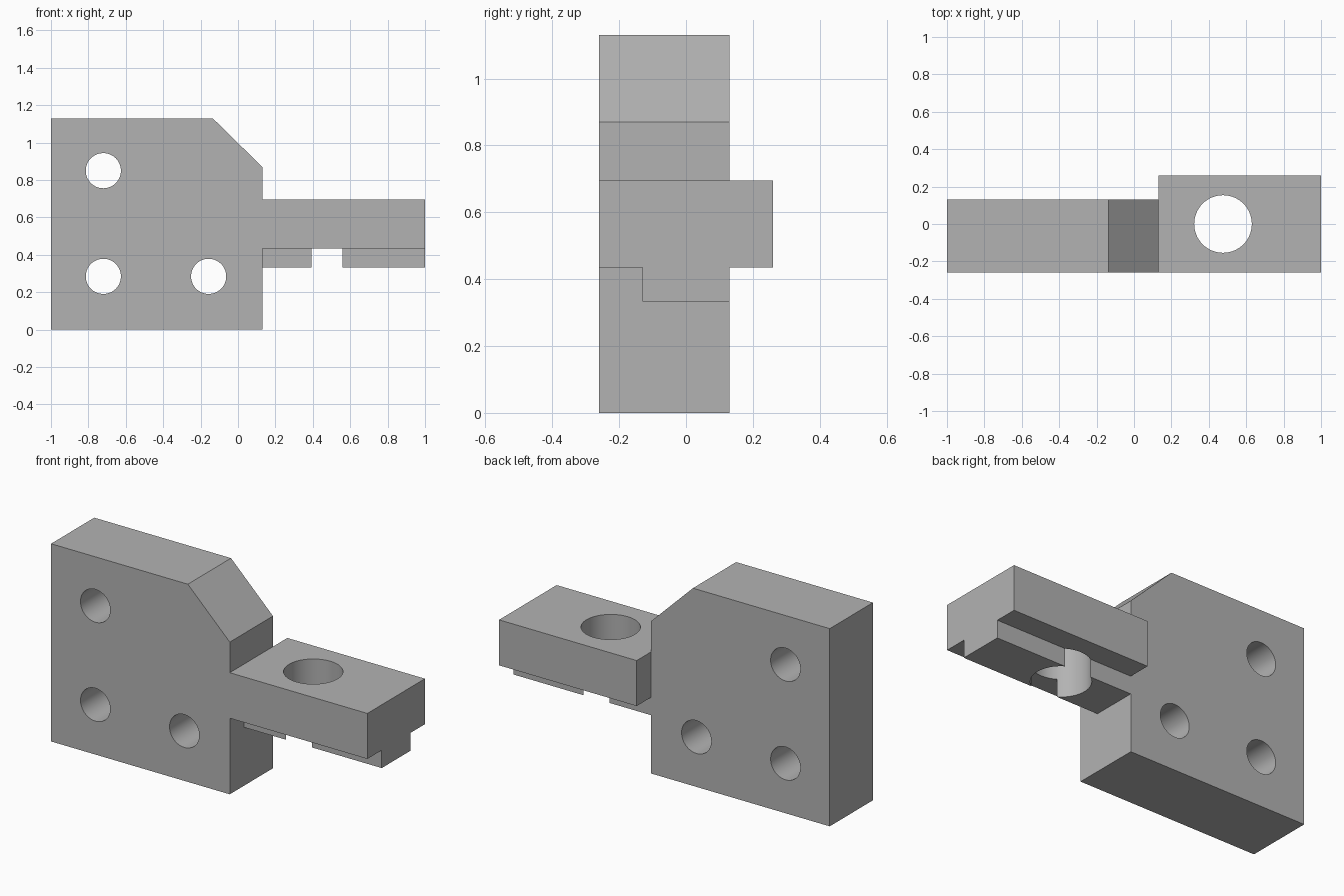
import bpy
import bmesh
from mathutils import Matrix, Vector

cube = bpy.data.objects.get("Cube")
if cube:
    bpy.data.objects.remove(cube, do_unlink=True)

# One plain grey for the whole bracket
grey = bpy.data.materials.new("machined grey")
grey.use_nodes = True
grey.diffuse_color = (0.45, 0.45, 0.45, 1)
grey.node_tree.nodes["Principled BSDF"].inputs["Base Color"].default_value = (0.45, 0.45, 0.45, 1)


def add_object(name, bm):
    bmesh.ops.recalc_face_normals(bm, faces=bm.faces)
    mesh = bpy.data.meshes.new(name)
    bm.to_mesh(mesh)
    bm.free()
    mesh.materials.append(grey)
    obj = bpy.data.objects.new(name, mesh)
    bpy.context.collection.objects.link(obj)
    return obj


def extrude_profile(name, points, direction):
    bm = bmesh.new()
    face = bm.faces.new([bm.verts.new(p) for p in points])
    result = bmesh.ops.extrude_face_region(bm, geom=[face], use_keep_orig=True)
    verts = [v for v in result["geom"] if isinstance(v, bmesh.types.BMVert)]
    bmesh.ops.translate(bm, verts=verts, vec=direction)
    return add_object(name, bm)


def hole_cutter(name, centre, radius, axis):
    turn = Vector((0, 0, 1)).rotation_difference(Vector(axis)).to_matrix().to_4x4()
    bm = bmesh.new()
    bmesh.ops.create_cone(bm, cap_ends=True, segments=64, radius1=radius, radius2=radius,
                          depth=1, matrix=Matrix.Translation(centre) @ turn)
    return add_object(name, bm)


def apply_boolean(target, other, operation):
    mod = target.modifiers.new("boolean", "BOOLEAN")
    mod.operation = operation
    mod.solver = "EXACT"
    mod.object = other
    bpy.context.view_layer.objects.active = target
    bpy.ops.object.modifier_apply(modifier=mod.name)
    bpy.data.objects.remove(other, do_unlink=True)


FRONT, BACK, JOINT = -0.26, 0.13, 0.13

# Upright mounting plate with a chamfered corner
plate_outline = [(-1, 0), (JOINT, 0), (JOINT, 0.87), (-0.135, 1.13), (-1, 1.13)]
bracket = extrude_profile("mounting_bracket", [(x, FRONT, z) for x, z in plate_outline],
                          (0, BACK - FRONT, 0))

# Side arm with a locating rail beneath it
arm_section = [(FRONT, 0.695), (FRONT, 0.435), (-0.13, 0.435), (-0.13, 0.333),
               (0.13, 0.333), (0.13, 0.435), (0.26, 0.435), (0.26, 0.695)]
arm = extrude_profile("side_arm", [(JOINT, y, z) for y, z in arm_section], (1 - JOINT, 0, 0))
apply_boolean(bracket, arm, "UNION")

# Three bolt holes through the plate and a wide bore through the arm
for x, z in [(-0.72, 0.85), (-0.72, 0.285), (-0.157, 0.285)]:
    apply_boolean(bracket, hole_cutter("bolt_hole", (x, 0, z), 0.094, (0, 1, 0)), "DIFFERENCE")
apply_boolean(bracket, hole_cutter("arm_bore", (0.476, 0, 0.5), 0.154, (0, 0, 1)), "DIFFERENCE")

# Smooth hole walls, crisp edges
bpy.ops.object.select_all(action="DESELECT")
bracket.select_set(True)
bpy.context.view_layer.objects.active = bracket
bpy.ops.object.shade_smooth_by_angle(angle=0.5)
